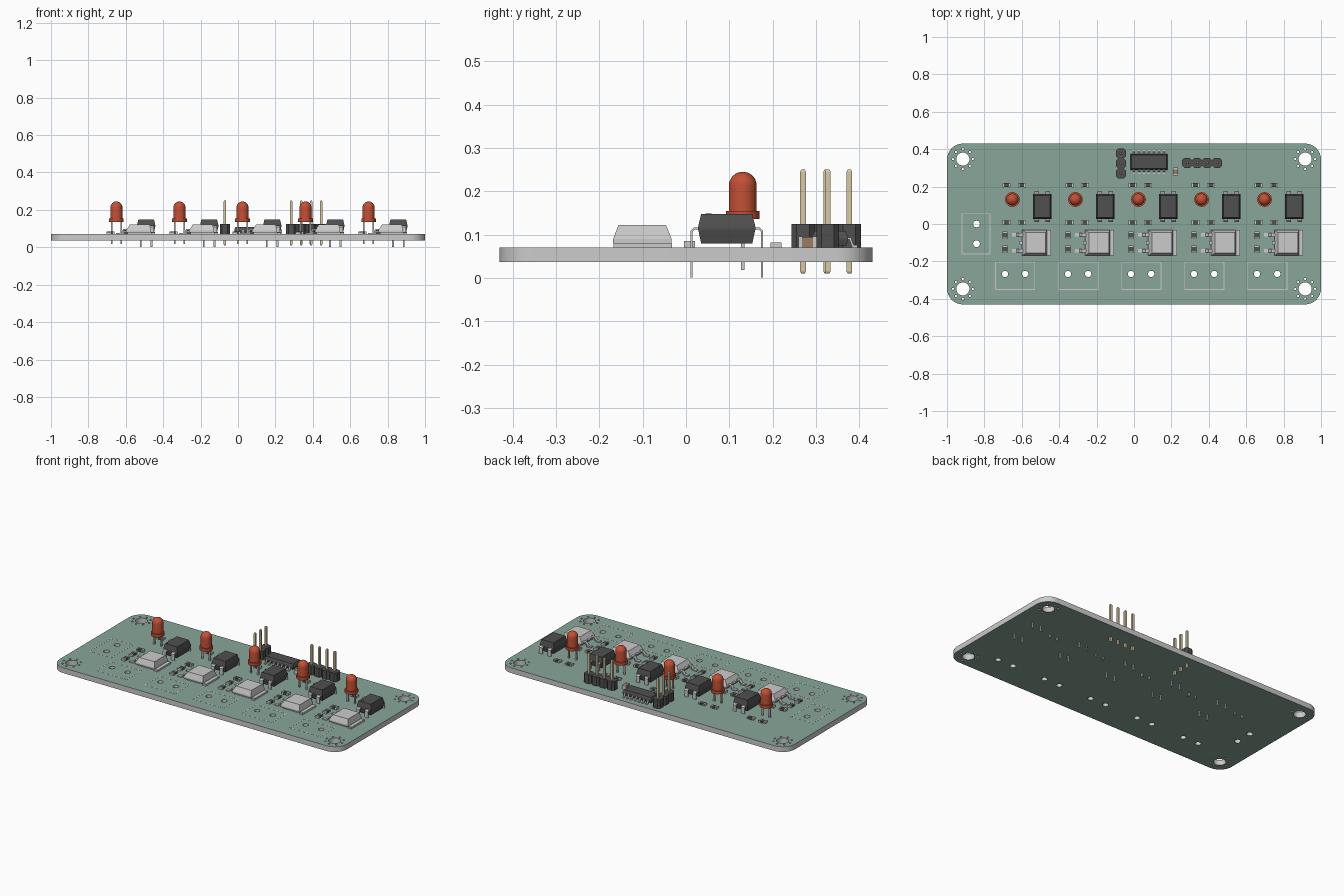
import bpy, bmesh, math
from mathutils import Vector

if "Cube" in bpy.data.objects:
    bpy.data.objects.remove(bpy.data.objects["Cube"])

PITCH = 0.337
TOP, BOTTOM = 0.07, 0.037


def material(name, rgb):
    m = bpy.data.materials.new(name)
    m.diffuse_color = (*rgb, 1)
    m.use_nodes = True
    m.node_tree.nodes["Principled BSDF"].inputs["Base Color"].default_value = m.diffuse_color
    return m


GREEN = material("solder_mask", (0.25, 0.38, 0.32))
GREY = material("plain_grey", (0.6, 0.6, 0.6))
DARK = material("dark_plastic", (0.08, 0.08, 0.08))
RED = material("red_lens", (0.55, 0.08, 0.035))
GOLD = material("pin_metal", (0.68, 0.58, 0.38))
TAN = material("ceramic", (0.32, 0.2, 0.13))


def loft(bm, rings, mat=0):
    """Stack of rectangles (x0, x1, y0, y1, z), capped at both ends."""
    vs = [[bm.verts.new(p) for p in ((a, c, z), (b, c, z), (b, d, z), (a, d, z))]
          for a, b, c, d, z in rings]
    faces = [bm.faces.new(vs[0][::-1]), bm.faces.new(vs[-1])]
    for lo, hi in zip(vs, vs[1:]):
        for i in range(4):
            j = (i + 1) % 4
            faces.append(bm.faces.new((lo[i], lo[j], hi[j], hi[i])))
    for f in faces:
        f.material_index = mat


def box(bm, cx, cy, w, d, z0, z1, mat=0):
    r = (cx - w / 2, cx + w / 2, cy - d / 2, cy + d / 2)
    loft(bm, [(*r, z0), (*r, z1)], mat)


def prism(bm, pts, step, mat=0):
    """Closed polygon swept along a vector."""
    a = [bm.verts.new(p) for p in pts]
    b = [bm.verts.new(Vector(p) + Vector(step)) for p in pts]
    faces = [bm.faces.new(a[::-1]), bm.faces.new(b)]
    for i in range(len(a)):
        j = (i + 1) % len(a)
        faces.append(bm.faces.new((a[i], a[j], b[j], b[i])))
    for f in faces:
        f.material_index = mat


def lead(bm, path, origin, out, width, thick, mat=0):
    """Bent flat strip; path is (distance along out, z)."""
    pts = [Vector(p) for p in path]
    left, right = [], []
    for i, p in enumerate(pts):
        dirs = [(pts[k + 1] - pts[k]).normalized() for k in (i - 1, i) if 0 <= k < len(pts) - 1]
        ns = [Vector((-d.y, d.x)) for d in dirs]
        n = sum(ns, Vector((0, 0))).normalized()
        off = n * thick / 2 / n.dot(ns[0])
        left.append(p + off)
        right.append(p - off)
    o, u = Vector((*origin, 0)), Vector((*out, 0))
    side = Vector((-u.y, u.x, 0)) * width
    prism(bm, [o + u * q.x + Vector((0, 0, q.y)) - side / 2 for q in left + right[::-1]], side, mat)


def lathe(bm, cx, cy, profile, n=32, mat=0):
    rings = [[bm.verts.new((cx + r * math.cos(t * math.tau / n), cy + r * math.sin(t * math.tau / n), z))
              for t in range(n)] for r, z in profile]
    faces = [bm.faces.new(rings[0][::-1]), bm.faces.new(rings[-1])]
    for lo, hi in zip(rings, rings[1:]):
        for i in range(n):
            j = (i + 1) % n
            faces.append(bm.faces.new((lo[i], lo[j], hi[j], hi[i])))
    for f in faces:
        f.material_index = mat


def finish(bm, name, mats, copies=1, smooth=False):
    bmesh.ops.recalc_face_normals(bm, faces=bm.faces)
    me = bpy.data.meshes.new(name)
    bm.to_mesh(me)
    bm.free()
    for m in mats:
        me.materials.append(m)
    for i in range(copies):
        ob = bpy.data.objects.new(name if copies == 1 else f"{name}_{i + 1}", me)
        ob.location.x = i * PITCH
        bpy.context.collection.objects.link(ob)
        if smooth and i == 0:
            bpy.ops.object.select_all(action='DESELECT')
            ob.select_set(True)
            bpy.context.view_layer.objects.active = ob
            bpy.ops.object.shade_smooth_by_angle(angle=math.radians(35))


# Circuit board: rounded outline with drilled holes
def circle(cx, cy, r, n):
    return [(cx + r * math.cos(i * math.tau / n), cy + r * math.sin(i * math.tau / n)) for i in range(n)]


outline = []
for q, (sx, sy) in enumerate(((1, 1), (-1, 1), (-1, -1), (1, -1))):
    for i in range(9):
        t = (q + i / 8) * math.pi / 2
        outline.append((sx * 0.915 + 0.085 * math.cos(t), sy * 0.345 + 0.085 * math.sin(t)))
loops = [outline]
for sx in (-1, 1):
    for sy in (-1, 1):
        cx, cy = sx * 0.915, sy * 0.347
        loops.append(circle(cx, cy, 0.035, 24))
        loops += [circle(x, y, 0.006, 8) for x, y in circle(cx, cy, 0.053, 8)]
loops += [circle(-0.842, y, 0.018, 16) for y in (0, -0.105)]
loops += [circle(x + i * PITCH, -0.267, 0.017, 16) for x in (-0.69, -0.582) for i in range(5)]
curve = bpy.data.curves.new("outline", 'CURVE')
curve.dimensions, curve.fill_mode = '2D', 'BOTH'
curve.extrude = (TOP - BOTTOM) / 2
for loop in loops:
    s = curve.splines.new('POLY')
    s.points.add(len(loop) - 1)
    for p, (x, y) in zip(s.points, loop):
        p.co = (x, y, 0, 1)
    s.use_cyclic_u = True
tmp = bpy.data.objects.new("outline", curve)
bpy.context.collection.objects.link(tmp)
flat = bpy.data.meshes.new_from_object(tmp.evaluated_get(bpy.context.evaluated_depsgraph_get()))
bpy.data.objects.remove(tmp)
bm = bmesh.new()
bm.from_mesh(flat)
bmesh.ops.remove_doubles(bm, verts=bm.verts, dist=1e-5)
bmesh.ops.translate(bm, verts=bm.verts, vec=(0, 0, (TOP + BOTTOM) / 2))
bm.normal_update()
for f in bm.faces:
    f.material_index = 0 if abs(f.normal.z) > 0.5 else 1
finish(bm, "circuit_board", [GREEN, GREY], smooth=True)


# Printed outlines where terminal blocks would sit
def frame(bm, x0, x1, y0, y1, t=0.004):
    for y in (y0, y1):
        box(bm, (x0 + x1) / 2, y, x1 - x0 + t, t, TOP, TOP + 0.0006)
    for x in (x0, x1):
        box(bm, x, (y0 + y1) / 2, t, y1 - y0 - t, TOP, TOP + 0.0006)


bm = bmesh.new()
frame(bm, -0.74, -0.53, -0.35, -0.205)
finish(bm, "terminal_outline", [GREY], 5)
bm = bmesh.new()
frame(bm, -0.92, -0.77, -0.16, 0.055)
finish(bm, "power_outline", [GREY])

# Red LED: flange, barrel, dome, two legs
bm = bmesh.new()
dome = [(0.032 * math.cos(a * math.pi / 16), 0.213 + 0.032 * math.sin(a * math.pi / 16)) for a in range(8)]
lathe(bm, -0.65, 0.131, [(0.039, 0.136), (0.039, 0.154), (0.032, 0.154)] + dome + [(0.002, 0.245)])
finish(bm, "led_lens", [RED], 5, True)
bm = bmesh.new()
for s in (-1, 1):
    box(bm, -0.65 + s * 0.025, 0.131, 0.009, 0.009, 0.018, 0.138)
finish(bm, "led_legs", [GREY], 5)

# Four-legged optocoupler
OX, OY = -0.491, 0.094
bm = bmesh.new()
loft(bm, [(OX - w, OX + w, OY - d, OY + d, z) for w, d, z in
          ((0.042, 0.059, 0.08), (0.049, 0.066, 0.112), (0.049, 0.066, 0.118), (0.042, 0.059, 0.148))])
lathe(bm, OX - 0.027, OY - 0.042, [(0.007, 0.147), (0.007, 0.1486)], 16)
finish(bm, "optocoupler_body", [DARK], 5)
bm = bmesh.new()
for sx in (-1, 1):
    for sy in (-1, 1):
        o = (OX + sx * 0.029, OY)
        lead(bm, [(0.06, 0.114), (0.075, 0.114), (0.081, 0.108), (0.081, 0.07)], o, (0, sy), 0.024, 0.005)
        lead(bm, [(0.081, 0.07), (0.081, 0.001)], o, (0, sy), 0.01, 0.005)
finish(bm, "optocoupler_legs", [GREY], 5)

# Power transistor: bevelled body, rear tab, two gull-wing legs
bm = bmesh.new()
loft(bm, [(-0.598, -0.465, -0.168, -0.033, 0.08), (-0.598, -0.465, -0.168, -0.033, 0.09),
          (-0.578, -0.472, -0.156, -0.046, 0.122)])
box(bm, -0.517, -0.1, 0.146, 0.115, TOP, 0.081)
box(bm, -0.455, -0.1, 0.022, 0.135, TOP, 0.08)
for y in (-0.057, -0.143):
    lead(bm, [(0, 0.093), (-0.02, 0.093), (-0.034, 0.074), (-0.06, 0.074)][::-1], (-0.592, y), (1, 0), 0.02, 0.007)
box(bm, -0.602, -0.1, 0.018, 0.02, 0.088, 0.095)
finish(bm, "power_transistor", [GREY], 5)


# Small chip parts: body with two metal end caps
def chip(bm, x, y, length, width, height, upright=False):
    for u, l, m, g in ((0, length * 0.6, 0, 0.001), (-0.4, length * 0.2, 1, 0), (0.4, length * 0.2, 1, 0)):
        w = width - 2 * g
        if upright:
            box(bm, x, y + u * length, w, l, TOP, TOP + height - g, m)
        else:
            box(bm, x + u * length, y, l, w, TOP, TOP + height - g, m)


bm = bmesh.new()
for x in (-0.682, -0.6):
    chip(bm, x, 0.208, 0.043, 0.025, 0.012)
    chip(bm, x, 0.008, 0.043, 0.025, 0.015)
for y in (-0.06, -0.135):
    chip(bm, -0.69, y, 0.042, 0.027, 0.012, True)
finish(bm, "chip_resistors", [DARK, GREY], 5)
bm = bmesh.new()
chip(bm, 0.222, 0.28, 0.042, 0.028, 0.026, True)
finish(bm, "chip_capacitor", [TAN, GREY])

# Controller chip with fourteen gull-wing legs
IX, IY = 0.08, 0.332
bm = bmesh.new()
loft(bm, [(IX - 0.1 + t, IX + 0.1 - t, IY - 0.042 + t, IY + 0.042 - t, z) for t, z in
          ((0.004, 0.075), (0, 0.089), (0, 0.093), (0.006, 0.108))])
lathe(bm, IX - 0.082, IY - 0.024, [(0.006, 0.107), (0.006, 0.1086)], 16)
finish(bm, "controller_body", [DARK])
bm = bmesh.new()
for i in range(7):
    for s in (-1, 1):
        lead(bm, [(0.038, 0.091), (0.047, 0.091), (0.053, 0.073), (0.064, 0.073)],
             (IX + (i - 3) * 0.027, IY), (0, s), 0.01, 0.005)
finish(bm, "controller_legs", [GREY])


# Pin headers: chamfered housing cells with square pins
def header(name, cells):
    bm, pins = bmesh.new(), bmesh.new()
    h, c = 0.0265, 0.012
    octagon = [(h, h - c), (h - c, h), (c - h, h), (-h, h - c), (-h, c - h), (c - h, -h), (h - c, -h), (h, c - h)]
    for x, y in cells:
        prism(bm, [(x + a, y + b, TOP) for a, b in octagon], (0, 0, 0.055))
        r = 0.0065
        loft(pins, [(x - k, x + k, y - k, y + k, z) for k, z in
                    ((r * 0.6, 0.01), (r, 0.015), (r, 0.245), (r * 0.6, 0.25))])
    finish(bm, name + "_housing", [DARK])
    finish(pins, name + "_pins", [GOLD])


header("three_pin_header", [(-0.07, 0.27 + i * 0.0535) for i in range(3)])
header("four_pin_header", [(0.284 + i * 0.0535, 0.327) for i in range(4)])
